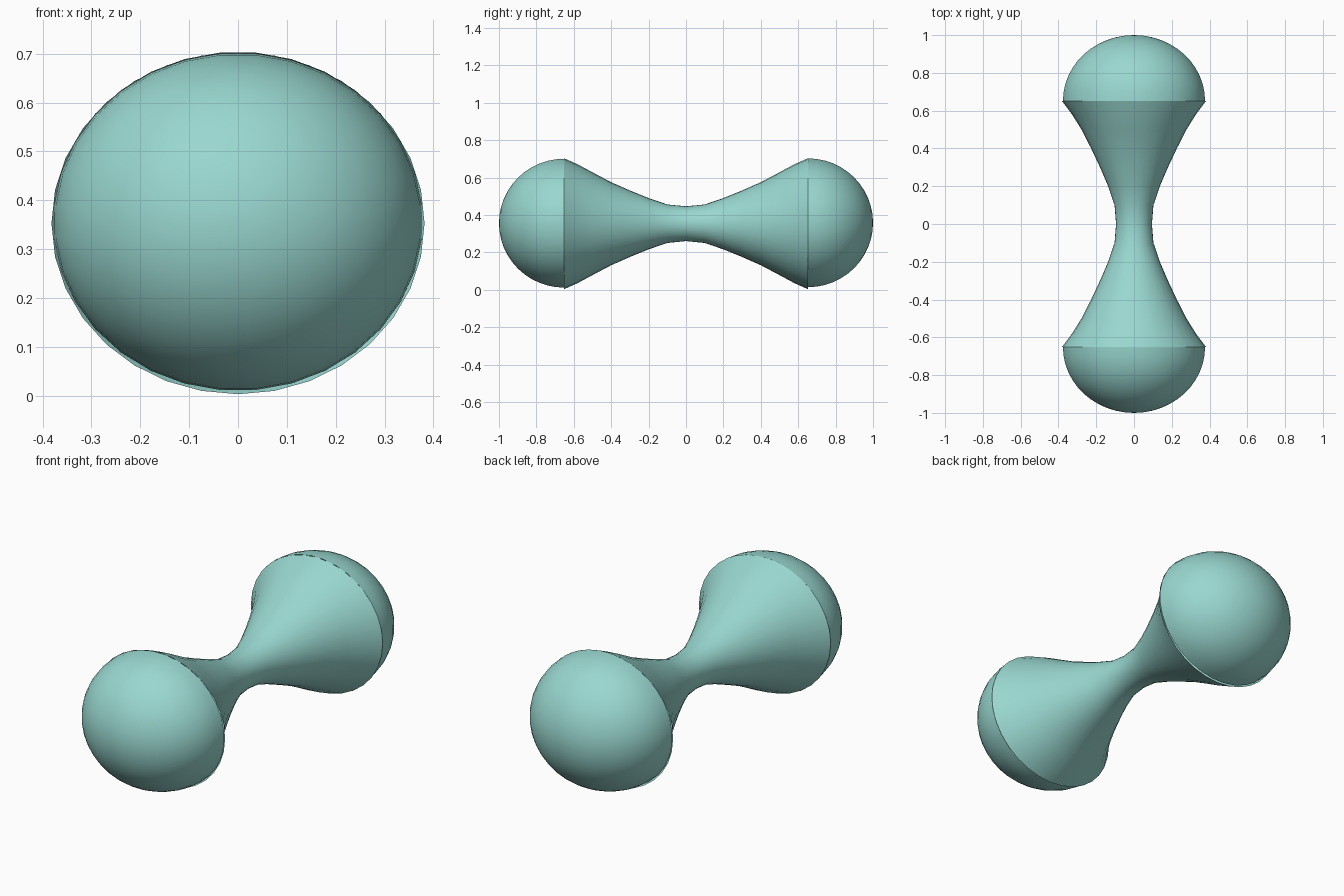
import bpy, bmesh, math

if "Cube" in bpy.data.objects:
    bpy.data.objects.remove(bpy.data.objects["Cube"])

SIDES = 32

mat = bpy.data.materials.new("teal")
mat.diffuse_color = (0.32, 0.68, 0.63, 1)
mat.use_nodes = True
mat.node_tree.nodes["Principled BSDF"].inputs["Base Color"].default_value = mat.diffuse_color


def loft(name, rings, tip=None, phase=0.0):
    """Skin oval rings (y, rx, rz, cz) along y, optionally closed to a tip."""
    bm = bmesh.new()
    loops = []
    for y, rx, rz, cz in rings:
        loops.append([bm.verts.new((rx * math.sin(a), y, cz + rz * math.cos(a)))
                      for a in (2 * math.pi * (i + phase) / SIDES for i in range(SIDES))])
    sign = 1 if rings[-1][0] > rings[0][0] else -1
    for a, b in zip(loops, loops[1:]):
        for i in range(SIDES):
            j = (i + 1) % SIDES
            quad = (a[i], b[i], b[j], a[j])
            bm.faces.new(quad if sign > 0 else quad[::-1])
    if tip:
        t = bm.verts.new(tip)
        last = loops[-1]
        for i in range(SIDES):
            tri = (last[i], t, last[(i + 1) % SIDES])
            bm.faces.new(tri if sign > 0 else tri[::-1])
    bm.normal_update()
    me = bpy.data.meshes.new(name)
    bm.to_mesh(me)
    bm.free()
    ob = bpy.data.objects.new(name, me)
    bpy.context.collection.objects.link(ob)
    me.materials.append(mat)
    bpy.ops.object.select_all(action='DESELECT')
    ob.select_set(True)
    bpy.context.view_layer.objects.active = ob
    bpy.ops.object.shade_smooth_by_angle(angle=math.radians(35))
    return ob


# Waisted handle: half profile (y, x radius, z radius), mirrored about y = 0
half = [(0, .095, .093), (.1, .103, .103), (.2, .137, .137), (.3, .180, .178),
        (.4, .227, .222), (.5, .278, .275), (.58, .328, .318), (.652, .382, .35)]
profile = [(-y, rx, rz) for y, rx, rz in half[:0:-1]] + half
loft("handle", [(y, rx, rz, .353) for y, rx, rz in profile])

# Domed end caps, slightly inside the handle rims
for name, s, cz in (("front_dome", -1, .356), ("back_dome", 1, .358)):
    rings = []
    for k in range(12):
        t = math.pi / 2 * k / 12
        c = math.cos(t)
        rings.append((s * (.652 + .348 * math.sin(t)), .378 * c, .346 * c, cz))
    loft(name, rings, tip=(0, s, cz), phase=0.5)
